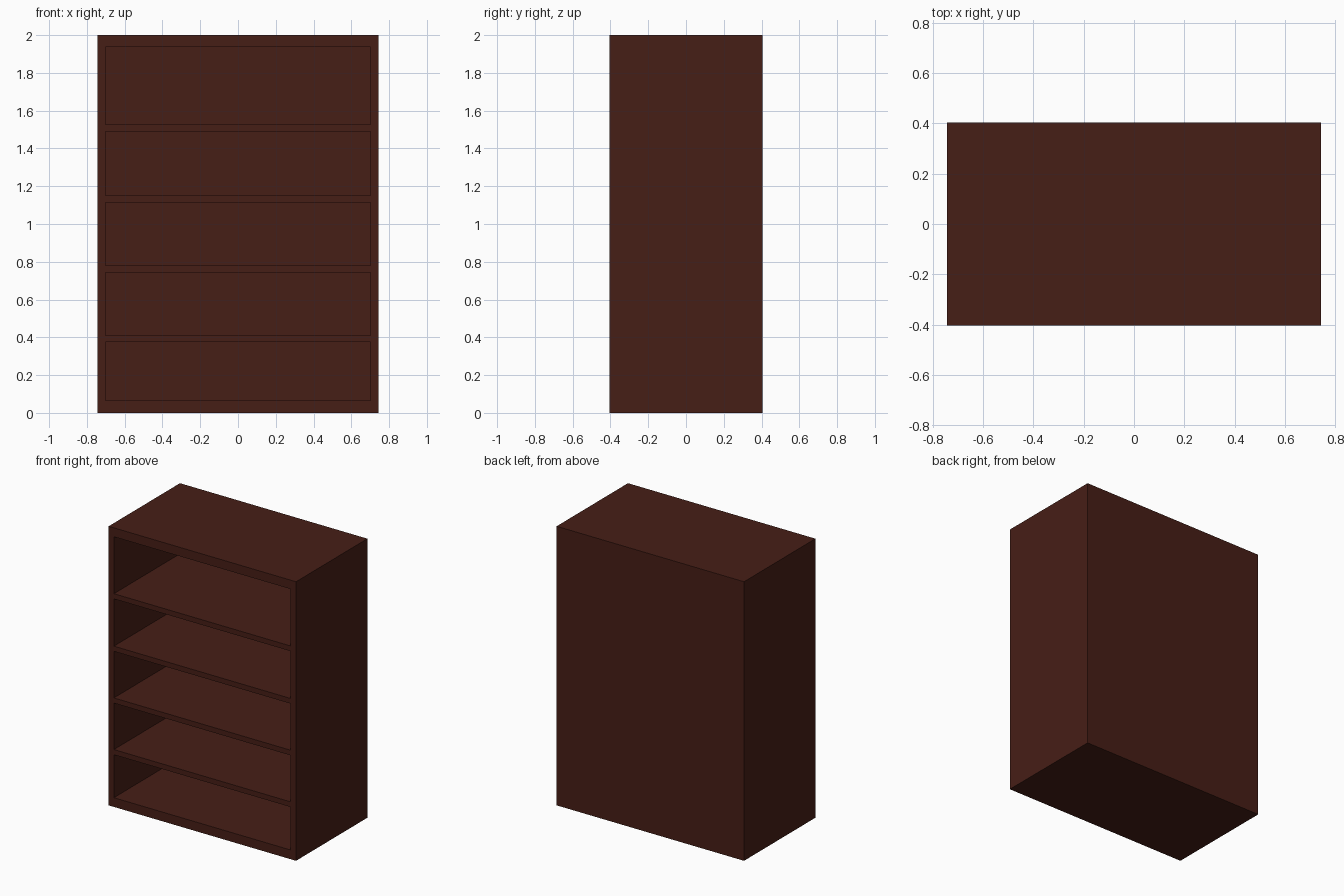
import bpy
import bmesh
from mathutils import Matrix

if "Cube" in bpy.data.objects:
    bpy.data.objects.remove(bpy.data.objects["Cube"])

HALF_W, HALF_D, HEIGHT = 0.743, 0.404, 2.0
INNER_W, BACK = 0.701, 0.04
# bottom and top height of each compartment
OPENINGS = [(0.066, 0.374), (0.411, 0.744), (0.781, 1.115),
            (1.152, 1.491), (1.528, 1.936)]


def add_box(bm, lo, hi):
    size = [h - l for l, h in zip(lo, hi)]
    mid = [(h + l) / 2 for l, h in zip(lo, hi)]
    bmesh.ops.create_cube(bm, size=1, matrix=Matrix.Translation(mid) @ Matrix.Diagonal((*size, 1)))


def boxes_object(name, boxes, material):
    bm = bmesh.new()
    for lo, hi in boxes:
        add_box(bm, lo, hi)
    mesh = bpy.data.meshes.new(name)
    bm.to_mesh(mesh)
    bm.free()
    mesh.materials.append(material)
    obj = bpy.data.objects.new(name, mesh)
    bpy.context.collection.objects.link(obj)
    return obj


wood = bpy.data.materials.new("dark_wood")
wood.diffuse_color = (0.062, 0.013, 0.008, 1)
wood.use_nodes = True
wood.node_tree.nodes["Principled BSDF"].inputs["Base Color"].default_value = wood.diffuse_color

# Solid cabinet block
bookcase = boxes_object("bookcase", [((-HALF_W, -HALF_D, 0), (HALF_W, HALF_D, HEIGHT))], wood)

# Compartments hollowed from the front, leaving shelves and back panel
cutter = boxes_object("compartment_cutter",
                      [((-INNER_W, -HALF_D - 0.1, z0), (INNER_W, HALF_D - BACK, z1))
                       for z0, z1 in OPENINGS], wood)
cutter.hide_render = True
cutter.hide_set(True)

hollow = bookcase.modifiers.new("compartments", 'BOOLEAN')
hollow.operation = 'DIFFERENCE'
hollow.solver = 'EXACT'
hollow.object = cutter
